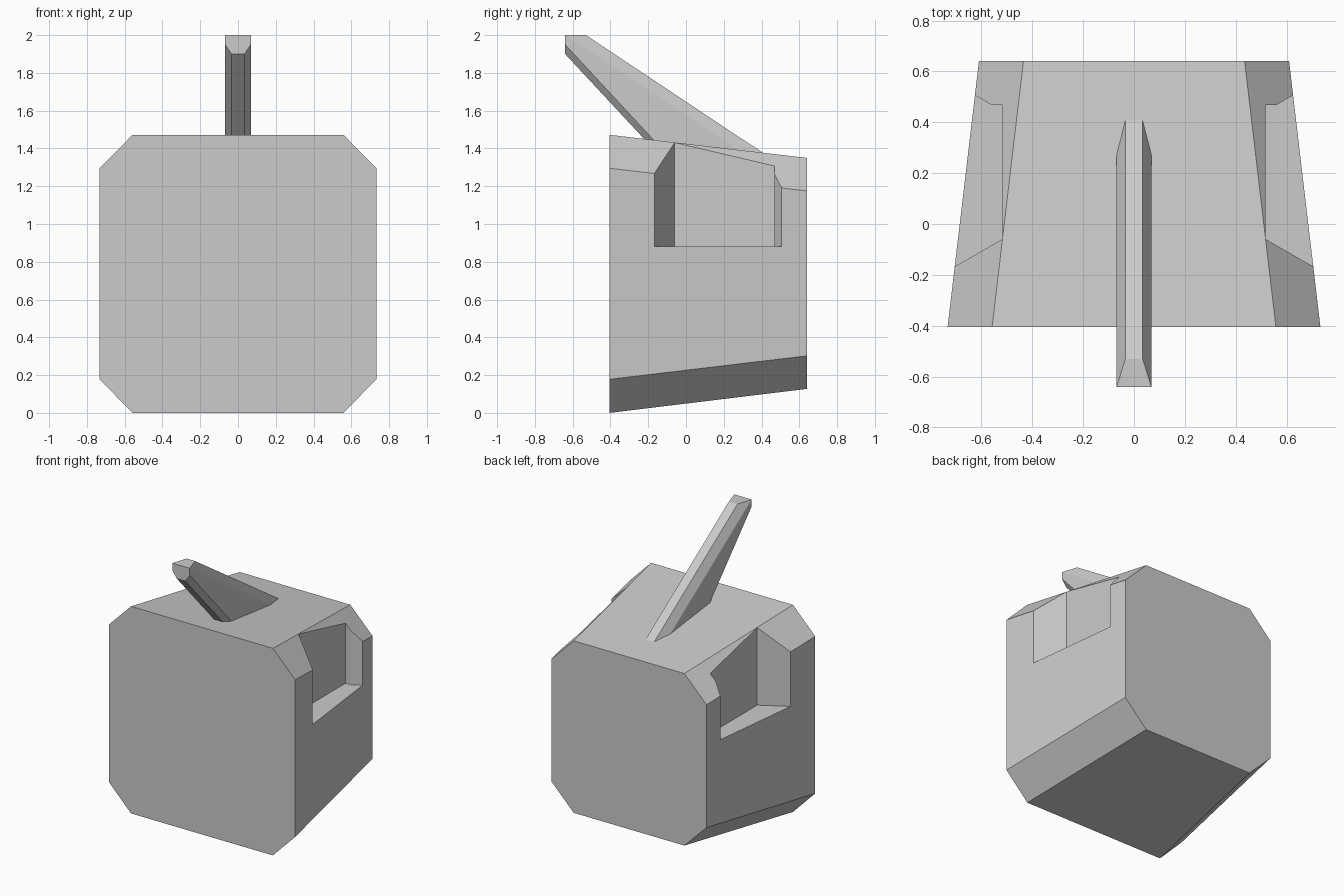
import bpy, bmesh

if "Cube" in bpy.data.objects:
    bpy.data.objects.remove(bpy.data.objects["Cube"])


def hull(name, points):
    """Convex faceted solid around a few corner points."""
    bm = bmesh.new()
    verts = [bm.verts.new(p) for p in points]
    bmesh.ops.convex_hull(bm, input=verts)
    bmesh.ops.dissolve_limit(bm, angle_limit=0.01, verts=bm.verts, edges=bm.edges)
    bmesh.ops.recalc_face_normals(bm, faces=bm.faces)
    return finish(name, bm)


def prism(name, outline, z0, z1):
    """Vertical prism over an outline in x and y."""
    bm = bmesh.new()
    face = bm.faces.new([bm.verts.new((x, y, z0)) for x, y in outline])
    new = bmesh.ops.extrude_face_region(bm, geom=[face])["geom"]
    bmesh.ops.translate(bm, vec=(0, 0, z1 - z0),
                        verts=[g for g in new if isinstance(g, bmesh.types.BMVert)])
    bmesh.ops.recalc_face_normals(bm, faces=bm.faces)
    return finish(name, bm)


def finish(name, bm):
    mesh = bpy.data.meshes.new(name)
    bm.to_mesh(mesh)
    bm.free()
    obj = bpy.data.objects.new(name, mesh)
    bpy.context.collection.objects.link(obj)
    return obj


def octagon(y, wide, narrow, z):
    """Corner-cut square section; z lists bottom, lower, upper, top."""
    return [(s * x, y, h) for s in (-1, 1)
            for x, h in zip((narrow, wide, wide, narrow), z)]


# Block tapering towards the back
body = hull("body", octagon(-0.405, 0.733, 0.558, (0, 0.178, 1.295, 1.472))
            + octagon(0.64, 0.61, 0.435, (0.127, 0.302, 1.175, 1.35)))

# Side pockets, open at the top and outer side
pocket = [(0.518, -0.06), (0.90, -0.279), (0.90, 0.668), (0.56, 0.468), (0.518, 0.468)]
for side, label in ((1, "right"), (-1, "left")):
    cutter = prism(label + "_pocket_cutter", [(side * x, y) for x, y in pocket], 0.88, 1.8)
    cutter.hide_render = True
    cutter.hide_viewport = True
    cutter.display_type = 'WIRE'
    cut = body.modifiers.new(label + "_pocket", 'BOOLEAN')
    cut.operation = 'DIFFERENCE'
    cut.solver = 'EXACT'
    cut.object = cutter

# Forward-leaning lever with bevelled edges
core = [(-0.64, 1.90), (-0.64, 2.0), (-0.53, 2.0), (0.44, 1.355), (-0.17, 1.395)]
flank = [(-0.64, 1.95), (-0.64, 2.0), (0.31, 1.368), (-0.125, 1.395)]
hull("lever", [(s * w, y, z) for s in (-1, 1)
               for w, prof in ((0.034, core), (0.068, flank)) for y, z in prof])
